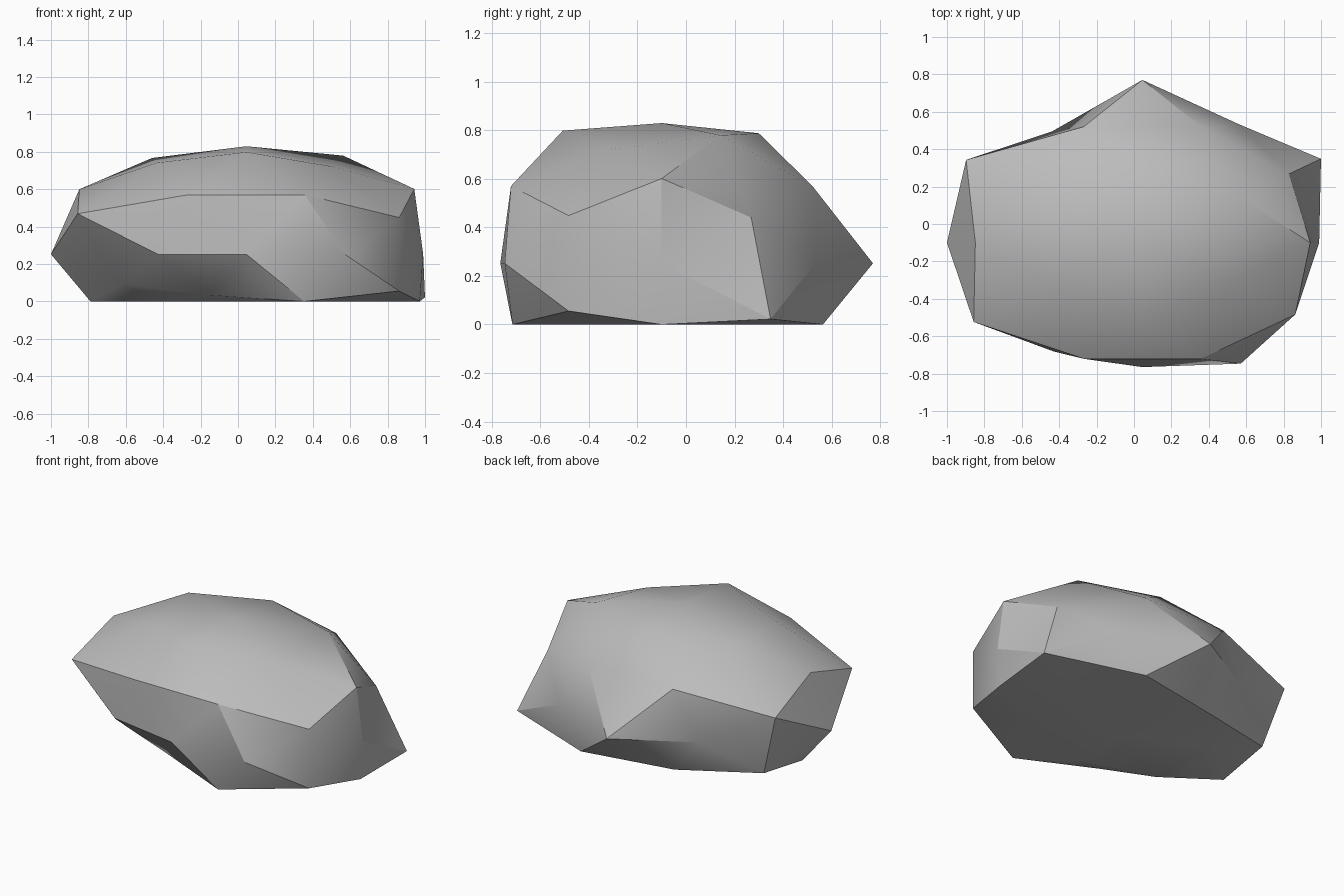
import bpy
import bmesh
import math
from itertools import product
from mathutils import Vector

cube = bpy.data.objects.get("Cube")
if cube:
    bpy.data.objects.remove(cube, do_unlink=True)

# Stone colour
stone = bpy.data.materials.new("grey stone")
stone.use_nodes = True
grey = (0.5, 0.5, 0.5, 1)
stone.diffuse_color = grey
stone.node_tree.nodes["Principled BSDF"].inputs["Base Color"].default_value = grey

# Directions of a once-divided icosahedron, in mirrored families.
# Each family lists its bulge for the signs of its non-zero axes, plus before minus.
PHI = (1 + math.sqrt(5)) / 2
families = [
    ((1, 0, 0), (0.945, 1.045)),
    ((0, 1, 0), (1.145, 0.875)),
    ((0, 0, 1), (0.917, 1)),
    ((1, PHI, 0), (0.98, 1, 0.92, 0.9)),
    ((0, 1, PHI), (1, 1, 1.02, 1)),
    ((PHI, 0, 1), (1.055, 1.09, 1.05, 0.98)),
    ((PHI, 1, PHI**2), (1.035, 1, 0.92, 1, 1.01, 1, 0.96, 1)),
    ((PHI**2, PHI, 1), (0.97, 1.18, 1.01, 1.01, 1.165, 1.01, 1.115, 0.816)),
    ((1, PHI**2, PHI), (1.01, 1.08, 1.01, 1, 1.01, 0.9, 1.01, 0.69)),
]

# Faceted ball
bm = bmesh.new()
bulge = {}
for axes, bulges in families:
    signs = product(*[(1, -1) if a else (1,) for a in axes])
    for sign, amount in zip(signs, bulges):
        direction = Vector([a * s for a, s in zip(axes, sign)]).normalized()
        bulge[bm.verts.new(direction)] = amount
bmesh.ops.convex_hull(bm, input=list(bm.verts))

# Squash into a boulder and flatten its underside
centre = Vector((0.045, -0.1, 0.252))
squash = Vector((1, 0.76, 0.63))
for vert, amount in bulge.items():
    vert.co = centre + vert.co * squash * amount
    vert.co.z = max(vert.co.z, 0)
bmesh.ops.recalc_face_normals(bm, faces=list(bm.faces))

mesh = bpy.data.meshes.new("boulder")
bm.to_mesh(mesh)
bm.free()
mesh.materials.append(stone)
boulder = bpy.data.objects.new("boulder", mesh)
bpy.context.collection.objects.link(boulder)

# Soft shading with crisp ridges
bpy.ops.object.select_all(action="DESELECT")
boulder.select_set(True)
bpy.context.view_layer.objects.active = boulder
bpy.ops.object.shade_smooth_by_angle(angle=math.radians(30))
